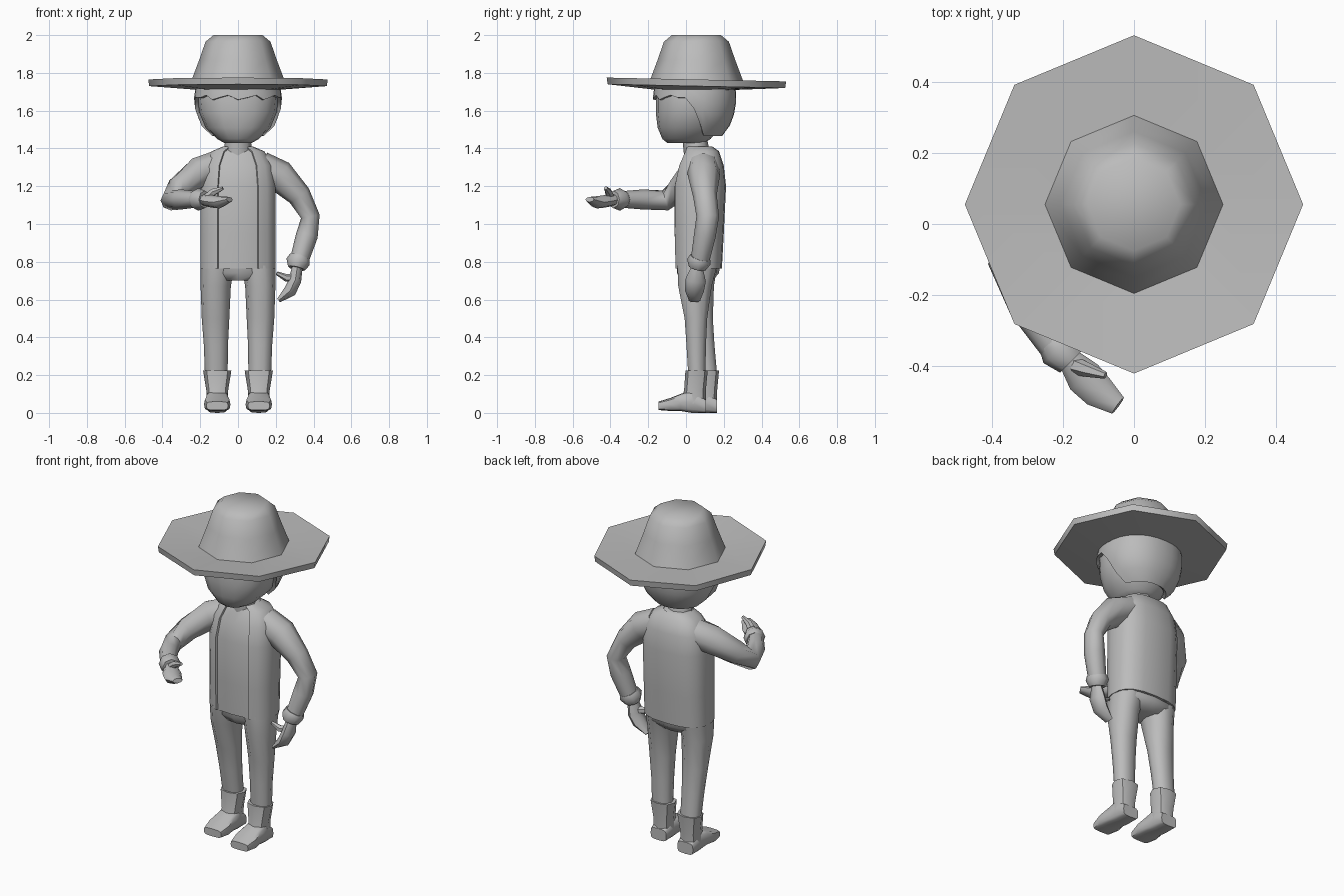
import bpy
import bmesh
from math import cos, sin, pi, radians, copysign
from mathutils import Vector as V

cube = bpy.data.objects.get("Cube")
if cube:
    bpy.data.objects.remove(cube, do_unlink=True)

grey = bpy.data.materials.new("plain_grey")
grey.use_nodes = True
shade = (0.5, 0.5, 0.5, 1)
grey.diffuse_color = shade
grey.node_tree.nodes["Principled BSDF"].inputs["Base Color"].default_value = shade


def skin(name, rows, closed=True, caps=True, thick=0, angle=50):
    """Join rows of points into a surface, with optional caps and thickness."""
    bm = bmesh.new()
    grid = [[bm.verts.new(p) for p in row] for row in rows]
    count = len(grid[0])
    for low, high in zip(grid, grid[1:]):
        for i in range(count if closed else count - 1):
            j = (i + 1) % count
            bm.faces.new((low[i], low[j], high[j], high[i]))
    if caps:
        bm.faces.new(grid[0])
        bm.faces.new(grid[-1])
    bmesh.ops.recalc_face_normals(bm, faces=bm.faces[:])
    mesh = bpy.data.meshes.new(name)
    bm.to_mesh(mesh)
    bm.free()
    mesh.materials.append(grey)
    obj = bpy.data.objects.new(name, mesh)
    bpy.context.collection.objects.link(obj)
    bpy.ops.object.select_all(action="DESELECT")
    obj.select_set(True)
    bpy.context.view_layer.objects.active = obj
    if thick:
        mod = obj.modifiers.new("thickness", "SOLIDIFY")
        mod.thickness = thick
        mod.offset = -1
        bpy.ops.object.modifier_apply(modifier=mod.name)
    bpy.ops.object.shade_smooth_by_angle(angle=radians(angle))
    return obj


def bend(value, power):
    return copysign(abs(value) ** power, value)


def loft(name, rings, sides=8, power=1, start=0, sweep=2 * pi, **options):
    """Skin rings given as (centre, half axis, half axis)."""
    closed = sweep > 6.2
    steps = [start + sweep * i / sides for i in range(sides if closed else sides + 1)]
    rows = [[c + a * bend(cos(t), power) + b * bend(sin(t), power) for t in steps]
            for c, a, b in rings]
    return skin(name, rows, closed=closed, caps=closed, **options)


def level(z, half_width, front, back, x=0):
    """Horizontal ring from its height, half width and y limits."""
    return (V((x, (front + back) / 2, z)), V((half_width, 0, 0)),
            V((0, (back - front) / 2, 0)))


def tube(name, path, hint, sides=8):
    """Limb along points given as (x, y, z, radius, flat radius)."""
    points = [V(p[:3]) for p in path]
    rings = []
    for i, p in enumerate(path):
        ahead = points[min(i + 1, len(path) - 1)] - points[max(i - 1, 0)]
        a = ahead.cross(V(hint)).normalized()
        b = a.cross(ahead).normalized()
        rings.append((points[i], a * p[3], b * p[-1]))
    return loft(name, rings, sides)


# Hat: underside, brim edge, crown
hat = []
for radius, z in ((0.21, 1.71), (0.47, 1.73), (0.475, 1.765), (0.25, 1.75),
                  (0.205, 1.87), (0.172, 1.965), (0.13, 2.0)):
    tilt = -0.01 if radius > 0.3 else 0
    hat.append((V((0, 0.055, z)), V((radius, 0, 0)), V((0, radius, tilt))))
loft("hat", hat)

# Head and neck
head = [(1.43, 0.075, -0.1, 0.1), (1.45, 0.11, -0.125, 0.13),
        (1.51, 0.172, -0.15, 0.18), (1.59, 0.205, -0.16, 0.21),
        (1.67, 0.213, -0.16, 0.22), (1.75, 0.2, -0.15, 0.21)]
loft("head", [level(*row) for row in head], sides=16, power=0.9)
loft("neck", [level(1.36, 0.08, -0.01, 0.13), level(1.46, 0.065, -0.02, 0.11)])


def head_at(z):
    for low, high in zip(head, head[1:]):
        if z <= high[0]:
            break
    t = (z - low[0]) / (high[0] - low[0])
    return [p + (q - p) * t for p, q in zip(low, high)]


# Hair shell, short over the face and long at the nape
strands = 32
hair = [[] for _ in range(6)]
for i in range(strands):
    t = 2 * pi * i / strands
    y = 0.05 + 0.22 * sin(t)
    drop = min(max(y / 0.14, 0), 1)
    hem = 1.67 - 0.205 * drop * drop * (3 - 2 * drop)
    if y < -0.04:
        hem += 0.012 * (i % 3 - 1)
    for k, row in enumerate(hair):
        z = 1.75 + (hem - 1.75) * k / (len(hair) - 1)
        _, wide, front, back = head_at(z)
        wide, front, back = wide + 0.02, front - 0.015, back + 0.048
        row.append((wide * bend(cos(t), 0.9),
                    (front + back) / 2 + (back - front) / 2 * bend(sin(t), 0.9), z))
skin("hair", hair, caps=False, thick=0.02)

# Shirt and the open vest over it
body = [(0.765, 0.2, -0.065, 0.19), (0.95, 0.2, -0.07, 0.2),
        (1.2, 0.2, -0.07, 0.212), (1.31, 0.185, -0.045, 0.2),
        (1.385, 0.14, -0.01, 0.175), (1.41, 0.08, 0.0, 0.14)]
gap = radians(26)
loft("vest", [level(*row) for row in body], sides=16, power=0.75,
     start=gap - pi / 2, sweep=2 * (pi - gap), thick=0.015)
loft("shirt", [level(z, w - 0.01, f + 0.01, b - 0.01) for z, w, f, b in body],
     sides=16, power=0.75)

# Trousers and boots; the right leg stands a little further back
loft("hips", [level(0.7, 0.1, -0.02, 0.14), level(0.74, 0.185, -0.048, 0.175),
              level(0.8, 0.19, -0.05, 0.18)], sides=12, power=0.8)
for side, word, back_step in ((1, "left", 0), (-1, "right", 0.06)):
    leg = []
    for z, w, f, b, x in ((0.78, 0.09, -0.05, 0.17, 0.108),
                          (0.67, 0.08, -0.045, 0.14, 0.118),
                          (0.5, 0.073, -0.01, 0.115, 0.119),
                          (0.36, 0.064, 0.0, 0.108, 0.117),
                          (0.2, 0.06, 0.01, 0.105, 0.115)):
        move = back_step * (0.78 - z) / 0.56
        leg.append(level(z, w, f + move, b + move, x * side))
    loft(word + "_leg", leg, sides=10, power=0.9)
    x = side * 0.11
    shaft = [level(z, w, f + back_step, b + back_step, x)
             for z, w, f, b in ((0.05, 0.058, -0.03, 0.105), (0.12, 0.058, -0.01, 0.105),
                                (0.225, 0.075, -0.003, 0.115))]
    loft(word + "_boot_shaft", shaft, power=0.85)
    foot = [(V((x, y + back_step, (low + top) / 2)), V((w, 0, 0)),
             V((0, 0, (top - low) / 2)))
            for y, w, low, top in ((0.105, 0.052, 0, 0.07), (0.03, 0.058, 0, 0.12),
                                   (-0.03, 0.062, 0.01, 0.1), (-0.08, 0.07, 0.01, 0.08),
                                   (-0.145, 0.058, 0.015, 0.06))]
    loft(word + "_boot_foot", foot, sides=12, power=0.5)

# Left arm hanging with a bent elbow
across = (0, 1, 0)
tube("left_sleeve", [(0.12, 0.09, 1.3, 0.085), (0.22, 0.095, 1.255, 0.085),
                     (0.325, 0.1, 1.15, 0.063), (0.383, 0.115, 1.04, 0.05, 0.06),
                     (0.365, 0.1, 0.94, 0.058), (0.325, 0.075, 0.81, 0.05)], across)
tube("left_cuff", [(0.327, 0.075, 0.825, 0.055), (0.318, 0.068, 0.8, 0.064),
                   (0.31, 0.06, 0.765, 0.046)], across)
tube("left_hand", [(0.315, 0.06, 0.78, 0.028), (0.302, 0.05, 0.7, 0.033, 0.055),
                   (0.275, 0.045, 0.645, 0.034, 0.05),
                   (0.215, 0.045, 0.595, 0.012, 0.03)], across)
tube("left_thumb", [(0.3, 0.05, 0.715, 0.025), (0.255, 0.035, 0.715, 0.02),
                    (0.205, 0.03, 0.74, 0.01)], across, sides=6)

# Right arm reaching forward, palm up
upward = (0, 0, 1)
tube("right_sleeve", [(-0.12, 0.08, 1.3, 0.085), (-0.21, 0.05, 1.27, 0.085),
                      (-0.31, -0.03, 1.19, 0.068), (-0.355, -0.11, 1.125, 0.055),
                      (-0.3, -0.23, 1.13, 0.053), (-0.22, -0.35, 1.13, 0.043)], upward)
tube("right_cuff", [(-0.23, -0.325, 1.13, 0.045), (-0.21, -0.35, 1.13, 0.06),
                    (-0.175, -0.385, 1.13, 0.046)], upward)
tube("right_hand", [(-0.19, -0.37, 1.13, 0.03), (-0.14, -0.43, 1.12, 0.052, 0.033),
                    (-0.1, -0.47, 1.115, 0.048, 0.033),
                    (-0.045, -0.51, 1.13, 0.028, 0.014)], upward)
tube("right_thumb", [(-0.16, -0.4, 1.14, 0.025), (-0.13, -0.41, 1.17, 0.02),
                     (-0.08, -0.425, 1.19, 0.01)], upward, sides=6)
